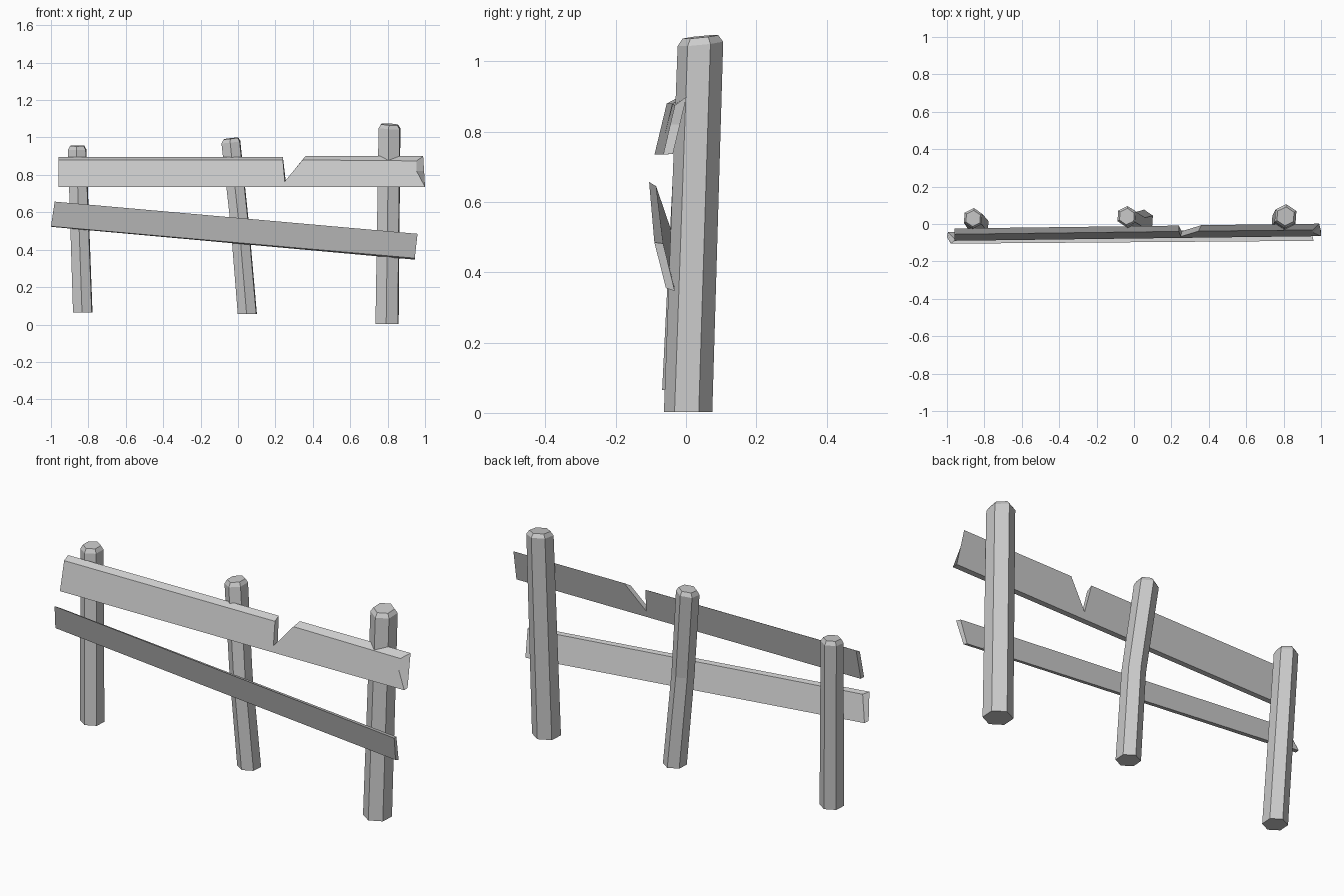
import bpy, math
from mathutils import Vector

if "Cube" in bpy.data.objects:
    bpy.data.objects.remove(bpy.data.objects["Cube"])


def make_object(name, verts, faces):
    mesh = bpy.data.meshes.new(name)
    mesh.from_pydata(verts, [], faces)
    mesh.update()
    obj = bpy.data.objects.new(name, mesh)
    bpy.context.collection.objects.link(obj)
    return obj


def post(name, path, radii, tilt=(0, 0), turn=-4):
    """Six-sided post along a path of centres, with a chamfered, tilted top."""
    path = [Vector(p) for p in path]
    rings = list(zip(path, radii))
    rings.append((path[-1] + Vector((0, 0, 0.02)), radii[-1] * 0.78))
    top = len(path) - 1
    verts = []
    for i, (c, r) in enumerate(rings):
        for k in range(6):
            a = math.radians(turn + 30 + 60 * k)
            x, y = r * math.cos(a), r * math.sin(a)
            z = tilt[0] * x + tilt[1] * y if i >= top else 0
            verts.append(c + Vector((x, y, z)))
    faces = [tuple(range(5, -1, -1))]
    for i in range(len(rings) - 1):
        for k in range(6):
            n = (k + 1) % 6
            faces.append((i * 6 + k, i * 6 + n, i * 6 + 6 + n, i * 6 + 6 + k))
    last = (len(rings) - 1) * 6
    faces.append(tuple(range(last, last + 6)))
    return make_object(name, verts, faces)


def plank(name, front, back):
    """Solid between matching front and back outlines (counter-clockwise from the front)."""
    n = len(front)
    faces = [tuple(range(n)), tuple(range(2 * n - 1, n - 1, -1))]
    faces += [(i, n + i, n + (i + 1) % n, (i + 1) % n) for i in range(n)]
    return make_object(name, front + back, faces)


# Three leaning posts
post("left_post", [(-0.83, -0.01, 0.065), (-0.86, 0.03, 0.935)],
     [0.058, 0.055], tilt=(0, 0.05))
post("middle_post", [(0.05, 0.02, 0.055), (0.01, 0.01, 0.53), (-0.038, 0.04, 0.975)],
     [0.057, 0.055, 0.056], tilt=(0.12, 0.05))
post("right_post", [(0.797, 0.006, 0.003), (0.81, 0.041, 1.05)],
     [0.069, 0.065], tilt=(-0.05, 0.1))


# Upper plank with a broken notch, leaning back at the top
def upper(x, z, thickness=0.0):
    return (x, -0.0775 + 0.0127 * x + 0.24 * (z - 0.735) + thickness, z)


front_outline = [(-0.96, 0.735), (1.0, 0.735), (0.955, 0.82), (0.955, 0.875),
                 (0.345, 0.88), (0.25, 0.765), (0.24, 0.88), (-0.96, 0.88)]
back_outline = [(-0.96, 0.735), (1.0, 0.737), (0.995, 0.82), (0.99, 0.90),
                (0.36, 0.90), (0.255, 0.77), (0.24, 0.897), (-0.96, 0.897)]
plank("upper_plank", [upper(x, z) for x, z in front_outline],
      [upper(x, z, 0.027) for x, z in back_outline])

# Lower plank, sloping down to the right and leaning forward at the top
plank("lower_plank",
      [(-1.0, -0.07, 0.525), (0.945, -0.057, 0.355), (0.96, -0.09, 0.485), (-0.98, -0.105, 0.657)],
      [(-0.995, -0.043, 0.522), (0.945, -0.032, 0.347), (0.955, -0.065, 0.482), (-0.955, -0.085, 0.645)])
